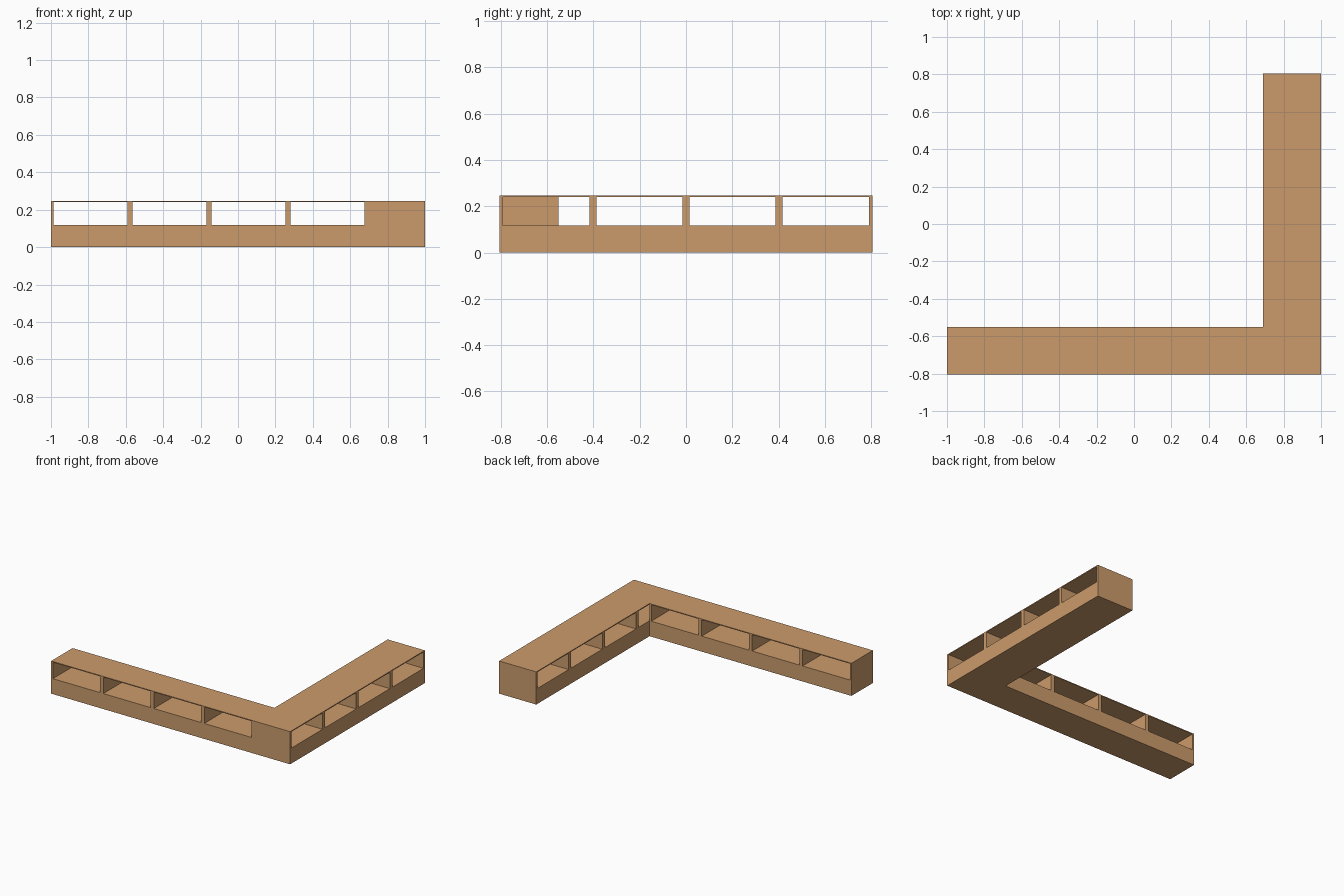
import bpy

if "Cube" in bpy.data.objects:
    bpy.data.objects.remove(bpy.data.objects["Cube"])

H, FLOOR, CEIL = 0.247, 0.117, 0.24

wood = bpy.data.materials.new("wood")
wood.diffuse_color = (0.6, 0.33, 0.15, 1)
wood.use_nodes = True
wood.node_tree.nodes["Principled BSDF"].inputs["Base Color"].default_value = wood.diffuse_color


def box(name, lo, hi):
    bpy.ops.mesh.primitive_cube_add(
        size=1, location=[(a + b) / 2 for a, b in zip(lo, hi)])
    ob = bpy.context.object
    ob.name = name
    ob.scale = [b - a for a, b in zip(lo, hi)]
    bpy.ops.object.transform_apply(location=False, rotation=False, scale=True)
    ob.data.materials.append(wood)
    return ob


def shelf_arm(name, lo, hi, axis, wall, bays=4):
    """Long low box with a row of open bays passing right through it."""
    arm = box(name, (*lo, 0), (*hi, H))
    pitch = (hi[axis] - lo[axis]) / bays
    across = 1 - axis
    for i in range(bays):
        a, b = [0, 0, FLOOR], [0, 0, CEIL]
        a[axis] = lo[axis] + i * pitch + wall
        b[axis] = lo[axis] + (i + 1) * pitch - wall
        a[across], b[across] = lo[across] - 0.1, hi[across] + 0.1
        cutter = box(f"{name}_bay_cutter_{i}", a, b)
        mod = arm.modifiers.new("bay", 'BOOLEAN')
        mod.operation, mod.solver, mod.object = 'DIFFERENCE', 'EXACT', cutter
        bpy.context.view_layer.objects.active = arm
        bpy.ops.object.modifier_apply(modifier=mod.name)
        bpy.data.objects.remove(cutter)


# Front arm along x, side arm along y
shelf_arm("front_shelf", (-1, -0.805), (0.69, -0.55), 0, 0.014)
shelf_arm("side_shelf", (0.69, -0.805), (1, 0.805), 1, 0.015)
